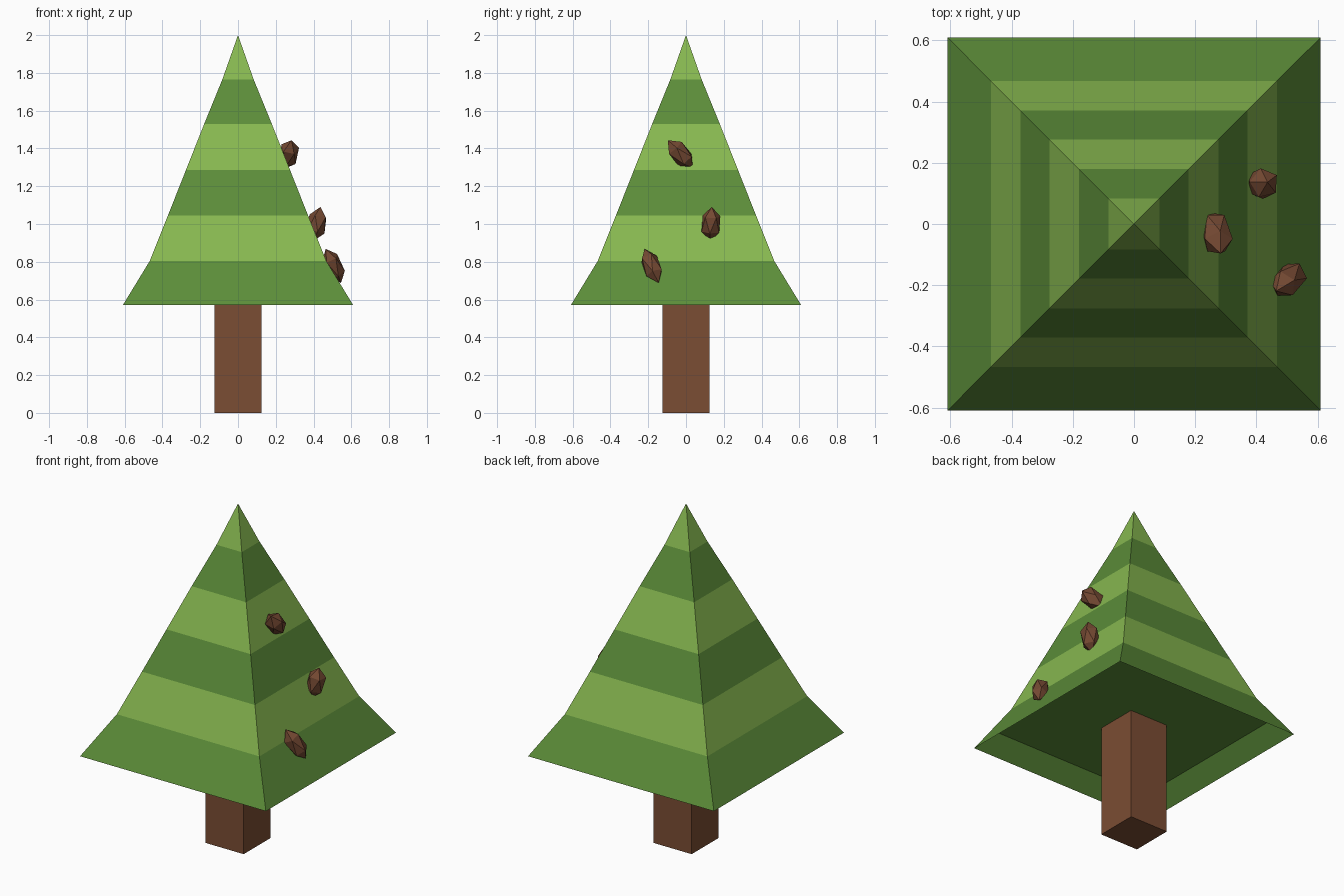
import bpy, bmesh
from mathutils import Vector, Matrix

if "Cube" in bpy.data.objects:
    bpy.data.objects.remove(bpy.data.objects["Cube"])


def material(name, r, g, b):
    m = bpy.data.materials.new(name)
    m.diffuse_color = (r, g, b, 1)
    m.use_nodes = True
    m.node_tree.nodes["Principled BSDF"].inputs["Base Color"].default_value = m.diffuse_color
    return m


DARK = material("dark_green", 0.107, 0.266, 0.041)
LIGHT = material("light_green", 0.242, 0.479, 0.080)
BARK = material("bark_brown", 0.198, 0.074, 0.033)
CONE = material("cone_brown", 0.175, 0.066, 0.032)


def add_object(name, bm, *mats):
    bmesh.ops.recalc_face_normals(bm, faces=bm.faces)
    mesh = bpy.data.meshes.new(name)
    bm.to_mesh(mesh)
    bm.free()
    for m in mats:
        mesh.materials.append(m)
    ob = bpy.data.objects.new(name, mesh)
    bpy.context.collection.objects.link(ob)
    return ob


# Foliage: square rings from the recessed underside, over the rim, up to the tip
RINGS = [(0.52, 0.66), (0.61, 0.57), (0.468, 0.803), (0.371, 1.045),
         (0.276, 1.285), (0.179, 1.53), (0.083, 1.765)]
bm = bmesh.new()
loops = [[bm.verts.new((sx * w, sy * w, z))
          for sx, sy in ((-1, -1), (1, -1), (1, 1), (-1, 1))] for w, z in RINGS]
bm.faces.new(loops[0])
for level, (a, b) in enumerate(zip(loops, loops[1:])):
    for i in range(4):
        j = (i + 1) % 4
        f = bm.faces.new((a[i], a[j], b[j], b[i]))
        f.material_index = 1 if level > 0 and level % 2 == 0 else 0  # stripes
tip = bm.verts.new((0, 0, 2))
for i in range(4):
    f = bm.faces.new((loops[-1][i], loops[-1][(i + 1) % 4], tip))
    f.material_index = 1
add_object("foliage", bm, DARK, LIGHT)

# Trunk: square post reaching the underside of the foliage
bm = bmesh.new()
bmesh.ops.create_cube(bm, size=1, matrix=Matrix.Translation((0, 0, 0.33))
                      @ Matrix.Diagonal((0.25, 0.25, 0.66, 1)))
add_object("trunk", bm, BARK)


# Pine cones: stretched low-poly balls half sunk in the right side
def pine_cone(name, centre, axis, length, width):
    bm = bmesh.new()
    turn = Vector(axis).to_track_quat("Z", "Y").to_matrix().to_4x4()
    bmesh.ops.create_icosphere(bm, subdivisions=1, radius=1,
                               matrix=Matrix.Translation(centre) @ turn
                               @ Matrix.Diagonal((width, width, length, 1)))
    add_object(name, bm, CONE)


pine_cone("pine_cone_top", (0.268, -0.03, 1.37), (-0.15, 0.65, -0.72), 0.1, 0.055)
pine_cone("pine_cone_middle", (0.418, 0.132, 1.0), (0.2, 0.05, 0.97), 0.092, 0.055)
pine_cone("pine_cone_bottom", (0.505, -0.182, 0.778), (0.38, 0.35, -0.85), 0.105, 0.052)
